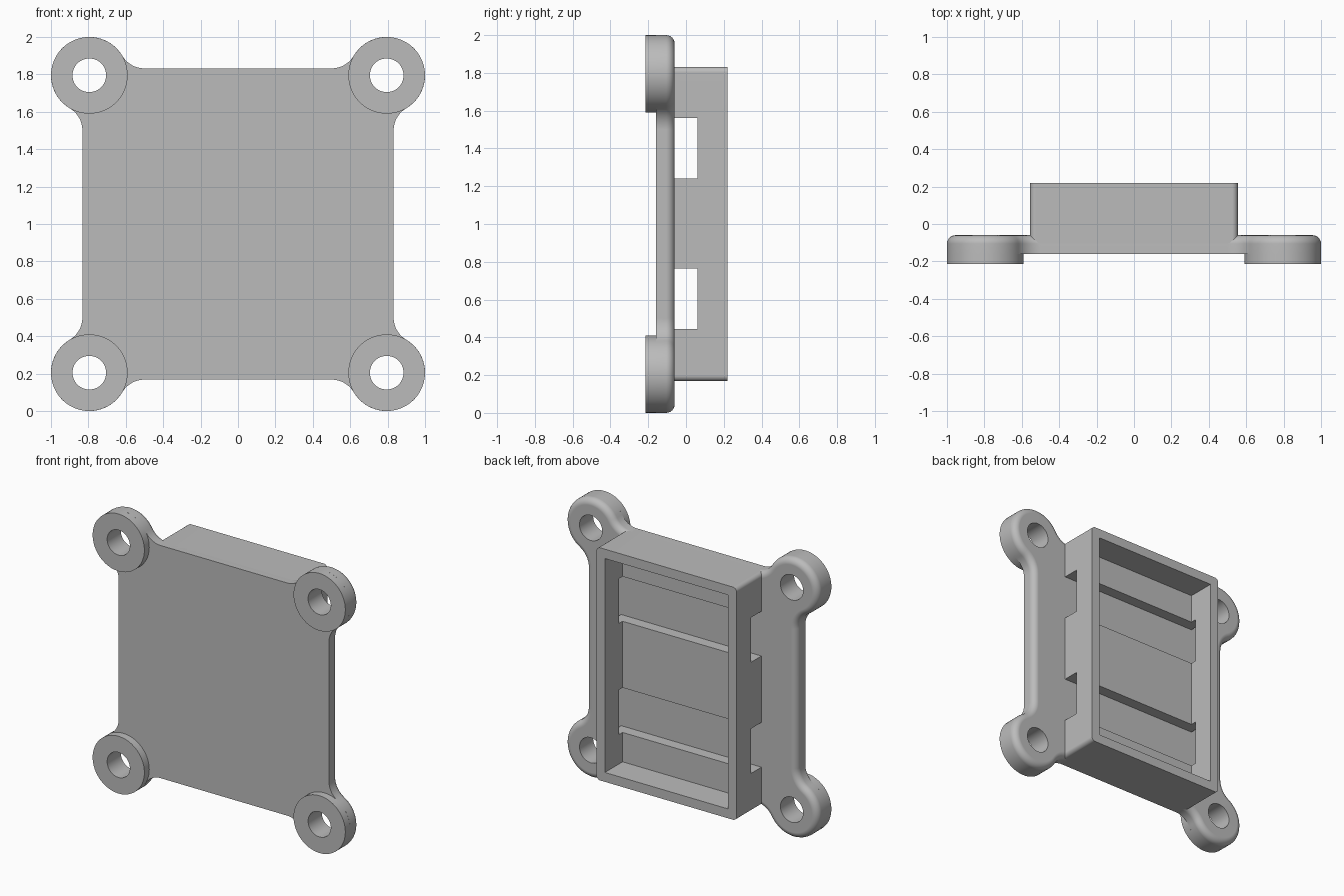
import bpy, bmesh
from math import sin, cos, pi, atan2, radians
from mathutils import Matrix, Vector

if "Cube" in bpy.data.objects:
    bpy.data.objects.remove(bpy.data.objects["Cube"])

EAR, EAR_R, HOLE_R = 0.795, 0.205, 0.09       # mounting ears
EDGE, TAN = 0.832, 0.5                        # plate half size, start of blend
FRONT, BOSS, BACK, FILLET = -0.16, -0.215, -0.06, 0.045
MID = 1.0                                     # height of the centre

grey = bpy.data.materials.new("light grey")
grey.use_nodes = True
grey.diffuse_color = (0.5, 0.5, 0.5, 1)
grey.node_tree.nodes["Principled BSDF"].inputs["Base Color"].default_value = (0.5, 0.5, 0.5, 1)


def make_object(name, bm):
    bmesh.ops.recalc_face_normals(bm, faces=bm.faces)
    mesh = bpy.data.meshes.new(name)
    bm.to_mesh(mesh)
    bm.free()
    mesh.materials.append(grey)
    obj = bpy.data.objects.new(name, mesh)
    bpy.context.collection.objects.link(obj)
    return obj


def activate(obj):
    bpy.ops.object.select_all(action='DESELECT')
    obj.select_set(True)
    bpy.context.view_layer.objects.active = obj


def cut(obj, cutters):
    activate(obj)
    for c in cutters:
        mod = obj.modifiers.new("cut", 'BOOLEAN')
        mod.operation, mod.solver, mod.object = 'DIFFERENCE', 'EXACT', c
        bpy.ops.object.modifier_apply(modifier=mod.name)
        bpy.data.objects.remove(c)


def smooth(obj):
    activate(obj)
    bpy.ops.object.shade_smooth_by_angle(angle=radians(30))
    mod = obj.modifiers.new("even shading", 'WEIGHTED_NORMAL')
    mod.keep_sharp = True


def box(name, lo, hi, round_r=0):
    lo, hi = Vector(lo), Vector(hi)
    bm = bmesh.new()
    bmesh.ops.create_cube(bm, size=1, matrix=Matrix.Translation((lo + hi) / 2)
                          @ Matrix.Diagonal((*(hi - lo), 1)))
    if round_r:
        along_y = [e for e in bm.edges
                   if abs(e.verts[0].co.y - e.verts[1].co.y) > 0.01]
        bmesh.ops.bevel(bm, geom=along_y, offset=round_r, segments=6,
                        profile=0.5, affect='EDGES')
    return make_object(name, bm)


def arc(cx, cy, r, a0, a1, n):
    return [(cx + r * cos(a0 + (a1 - a0) * i / n),
             cy + r * sin(a0 + (a1 - a0) * i / n)) for i in range(n + 1)]


def outline(inset):
    """Square with round ears and blended necks, shrunk by inset."""
    a, b = EDGE - EAR, EAR - TAN
    blend = (a * a + b * b - EAR_R ** 2) / (2 * (EAR_R - a))
    side = EDGE + blend
    ang = atan2(TAN - EAR, side - EAR)
    r, big = blend + inset, EAR_R - inset
    pts = arc(side, TAN, r, pi, pi + ang, 10)
    pts += arc(EAR, EAR, big, ang, pi / 2 - ang, 40)[1:-1]
    pts += arc(TAN, side, r, 3 * pi / 2 - ang, 3 * pi / 2, 10)
    ring = []
    for k in range(4):
        c, s = cos(k * pi / 2), sin(k * pi / 2)
        ring += [(x * c - y * s, x * s + y * c) for x, y in pts]
    return ring


# Plate with ears, rounded along its back edge
bm = bmesh.new()
levels = [(FRONT, 0)]
levels += [(BACK - FILLET * (1 - sin(t * pi / 12)), FILLET * (1 - cos(t * pi / 12)))
           for t in range(7)]
rings = [[bm.verts.new((x, y, z + MID)) for x, z in outline(d)] for y, d in levels]
for low, high in zip(rings, rings[1:]):
    n = len(low)
    for i in range(n):
        j = (i + 1) % n
        bm.faces.new((low[i], low[j], high[j], high[i]))
bm.faces.new(rings[0])
bm.faces.new(rings[-1])
plate = make_object("mounting_plate", bm)

# Screw holes and raised front rings
corners = [(sx, sz) for sx in (-1, 1) for sz in (-1, 1)]
cutters = []
for sx, sz in corners:
    bm = bmesh.new()
    place = Matrix.Translation((sx * EAR, -0.1, MID + sz * EAR)) @ Matrix.Rotation(pi / 2, 4, 'X')
    bmesh.ops.create_cone(bm, cap_ends=True, segments=48, radius1=HOLE_R,
                          radius2=HOLE_R, depth=0.5, matrix=place)
    cutters.append(make_object("hole_cutter", bm))
cut(plate, cutters)
smooth(plate)

for sx, sz in corners:
    bm = bmesh.new()
    loops = []
    for r, y in ((HOLE_R, FRONT), (HOLE_R, BOSS), (EAR_R, BOSS), (EAR_R, FRONT)):
        loops.append([bm.verts.new((x, y, z)) for x, z in
                      arc(sx * EAR, MID + sz * EAR, r, 0, 2 * pi, 48)[:-1]])
    for low, high in zip(loops, loops[1:] + loops[:1]):
        for i in range(48):
            j = (i + 1) % 48
            bm.faces.new((low[i], low[j], high[j], high[i]))
    name = ("upper" if sz > 0 else "lower") + ("_left" if sx > 0 else "_right")
    smooth(make_object(name + "_ear_ring", bm))

# Open tray on the back, with two strap slots through its sides
tray = box("tray", (-0.555, -0.15, MID - EDGE), (0.555, 0.22, MID + EDGE), 0.03)
cavity = box("cavity_cutter", (-0.488, 0.02, MID - 0.765), (0.488, 0.4, MID + 0.765))
slots = [box("slot_cutter", (-1, BACK, z - 0.16), (1, 0.06, z + 0.16))
         for z in (MID - 0.395, MID + 0.4)]
cut(tray, [cavity] + slots)
smooth(tray)
